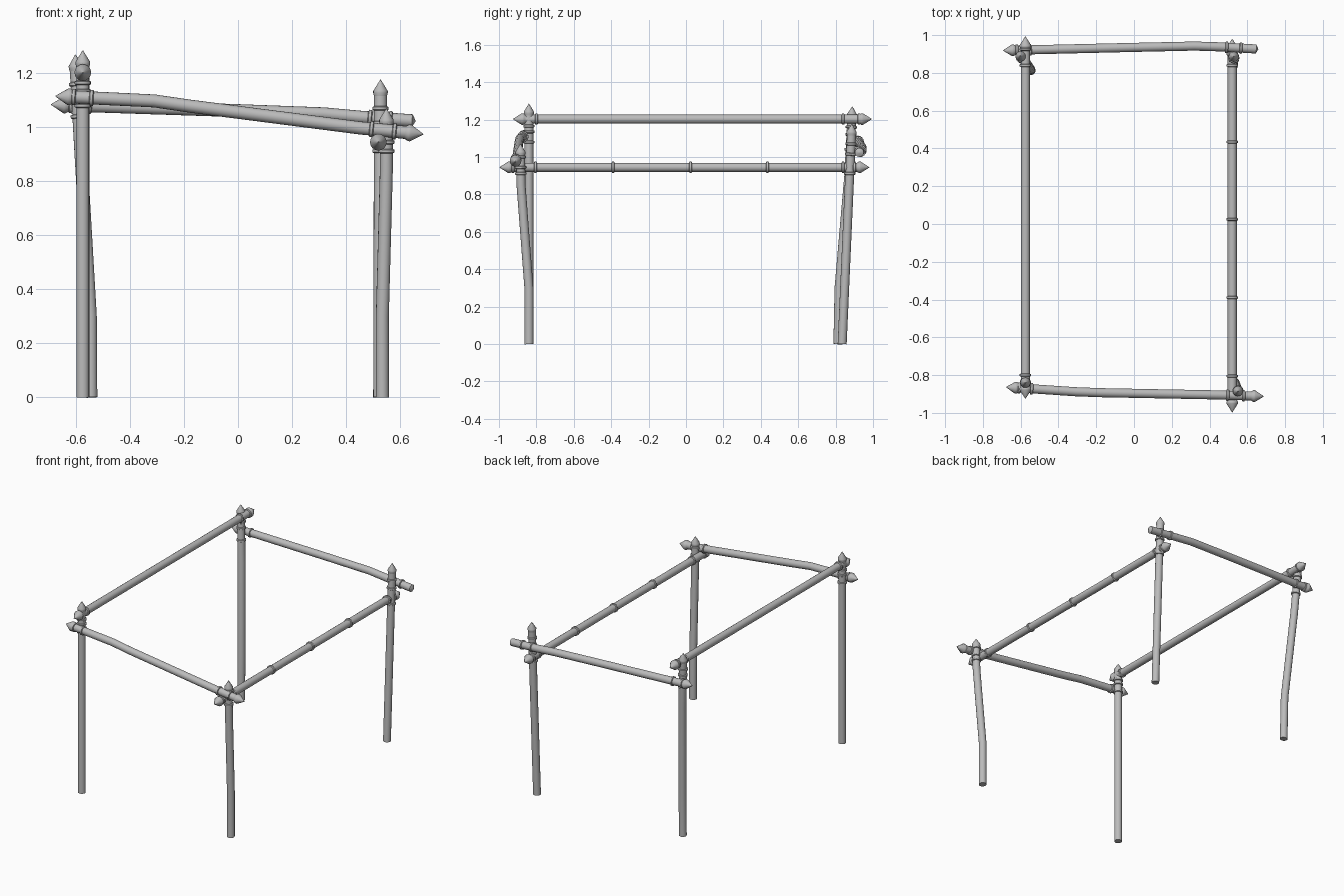
import bpy, bmesh, math
from mathutils import Vector

if bpy.data.objects.get("Cube"):
    bpy.data.objects.remove(bpy.data.objects["Cube"])

GREY = (0.5, 0.5, 0.5, 1)
mat = bpy.data.materials.new("plain grey")
mat.use_nodes = True
mat.diffuse_color = GREY
mat.node_tree.nodes["Principled BSDF"].inputs["Base Color"].default_value = GREY

SIDES = 16
R = 0.024


def sweep(bm, stations):
    """Skin round sections (centre, radius) lying along one main direction."""
    axis = (stations[-1][0] - stations[0][0]).normalized()
    turn = axis.to_track_quat('Z', 'Y')
    loops = []
    for centre, radius in stations:
        loops.append([bm.verts.new(centre + turn @ Vector((
            radius * math.cos(math.tau * i / SIDES),
            radius * math.sin(math.tau * i / SIDES), 0))) for i in range(SIDES)])
    for a, b in zip(loops, loops[1:]):
        for i in range(SIDES):
            j = (i + 1) % SIDES
            bm.faces.new((a[i], a[j], b[j], b[i]))
    bm.faces.new(loops[0][::-1])
    bm.faces.new(loops[-1])


def cap(bm, end, direction, length=0.055, radius=0.031):
    """Pointed cap with a short flared collar."""
    d = direction.normalized()
    sweep(bm, [(end - d * 0.012, R), (end, radius), (end + d * 0.008, radius),
               (end + d * length, 0.001)])


def band(bm, pts, axis, value):
    """Thin raised band where the pole crosses a coordinate."""
    for a, b in zip(pts, pts[1:]):
        lo, hi = sorted((a[axis], b[axis]))
        if lo <= value <= hi:
            c = a.lerp(b, (value - a[axis]) / (b[axis] - a[axis]))
            d = (b - a).normalized()
            sweep(bm, [(c - d * 0.008, R), (c - d * 0.005, R + 0.006),
                       (c + d * 0.005, R + 0.006), (c + d * 0.008, R)])
            return


def pole(name, pts, axis, bands, start_cap=None, end_cap=None):
    pts = [Vector(p) for p in pts]
    bm = bmesh.new()
    sweep(bm, [(p, R) for p in pts])
    if start_cap:
        cap(bm, pts[0], pts[0] - pts[1], *start_cap)
    if end_cap:
        cap(bm, pts[-1], pts[-1] - pts[-2], *end_cap)
    for value in bands:
        band(bm, pts, axis, value)
    bmesh.ops.recalc_face_normals(bm, faces=bm.faces)
    mesh = bpy.data.meshes.new(name)
    bm.to_mesh(mesh)
    bm.free()
    mesh.materials.append(mat)
    obj = bpy.data.objects.new(name, mesh)
    bpy.context.collection.objects.link(obj)
    bpy.ops.object.select_all(action='DESELECT')
    obj.select_set(True)
    bpy.context.view_layer.objects.active = obj
    bpy.ops.object.shade_smooth_by_angle(angle=math.radians(40))


TIP = (0.055, 0.031)
POST_TIP = (0.05, 0.027)

# Posts
pole("front_right_post", [(-0.575, -0.84, 0), (-0.575, -0.84, 1.235)],
     2, (1.08, 1.135, 1.165), None, POST_TIP)
pole("back_right_post", [(-0.545, 0.812, 0), (-0.547, 0.818, 0.3), (-0.582, 0.87, 0.9),
                         (-0.6, 0.887, 1.22)],
     2, (1.04, 1.12, 1.16), None, POST_TIP)
pole("front_left_post", [(0.535, -0.84, 0), (0.535, -0.84, 0.3), (0.55, -0.882, 0.85),
                         (0.55, -0.885, 1.02)],
     2, (0.912, 0.945, 1.0), None, POST_TIP)
pole("back_left_post", [(0.525, 0.835, 0), (0.528, 0.885, 1.127)],
     2, (0.912, 1.015, 1.07), None, POST_TIP)

# Long rails
pole("right_rail", [(-0.575, -0.87, 1.203), (-0.575, 0.938, 1.203)],
     1, (-0.8, 0.84, 0.925), TIP, TIP)
pole("left_rail", [(0.52, -0.942, 0.945), (0.52, 0.925, 0.945)],
     1, (-0.925, -0.805, -0.39, 0.025, 0.435, 0.84, 0.9), TIP, TIP)

# Bent end rails
pole("front_rail", [(-0.622, -0.867, 1.113), (-0.31, -0.888, 1.098), (-0.18, -0.893, 1.079),
                    (0.45, -0.905, 0.998), (0.632, -0.911, 0.98)],
     0, (-0.608, -0.542, 0.495, 0.58), TIP, TIP)
pole("back_rail", [(-0.638, 0.92, 1.083), (0, 0.935, 1.062), (0.32, 0.942, 1.05),
                   (0.45, 0.938, 1.038), (0.638, 0.927, 1.025)],
     0, (-0.62, -0.55, 0.49, 0.565), TIP, (0.02, 0.024))
